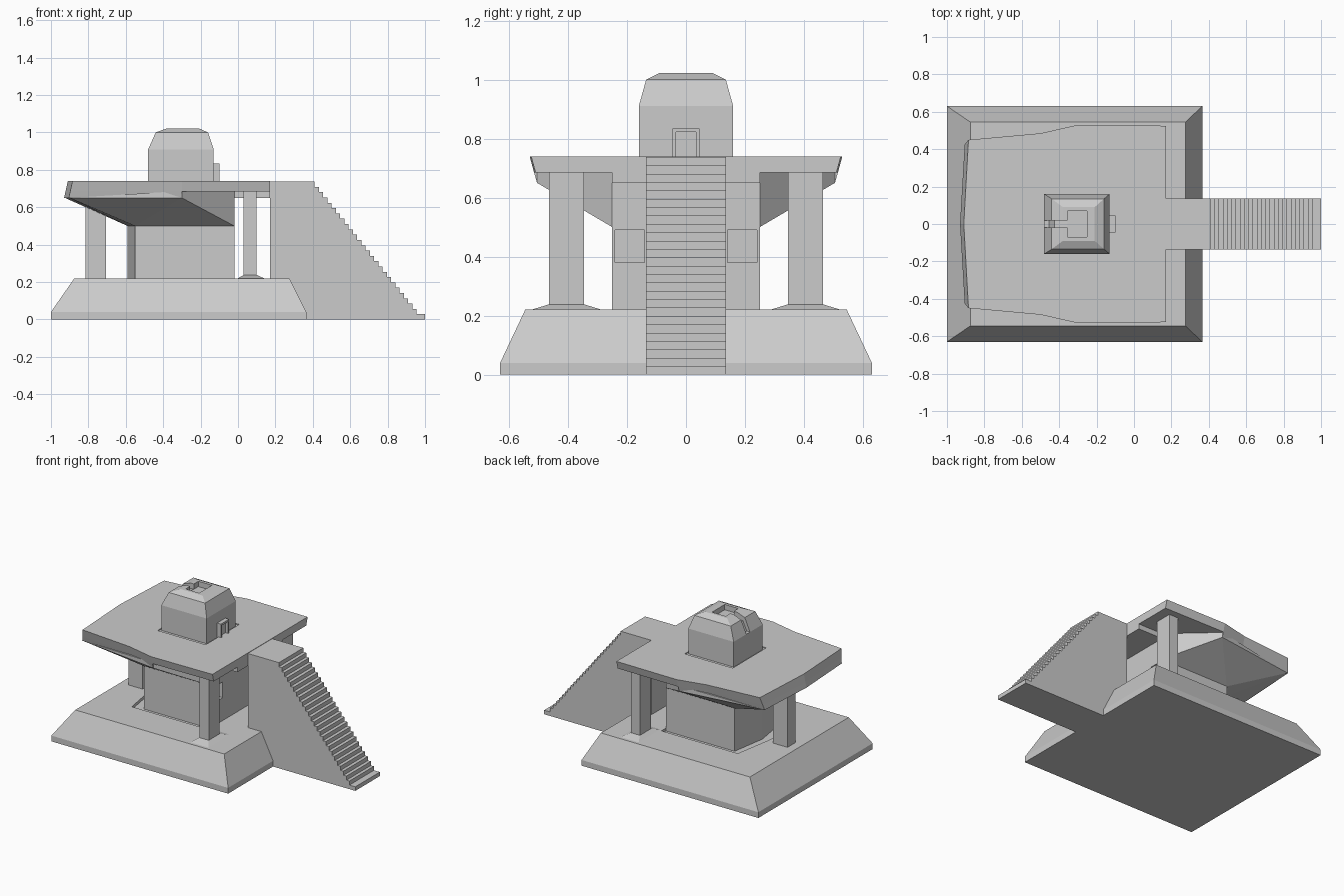
import bpy, bmesh, math

cube = bpy.data.objects.get("Cube")
if cube:
    bpy.data.objects.remove(cube, do_unlink=True)

# Single stone colour
stone = bpy.data.materials.new("pale_grey_stone")
stone.use_nodes = True
stone.diffuse_color = (0.6, 0.6, 0.6, 1)
stone.node_tree.nodes["Principled BSDF"].inputs["Base Color"].default_value = (0.6, 0.6, 0.6, 1)


def finish(name, bm):
    bmesh.ops.recalc_face_normals(bm, faces=bm.faces)
    mesh = bpy.data.meshes.new(name)
    bm.to_mesh(mesh)
    bm.free()
    mesh.materials.append(stone)
    obj = bpy.data.objects.new(name, mesh)
    bpy.context.collection.objects.link(obj)
    return obj


def loft(name, loops):
    """Join point loops of equal length and cap both ends."""
    bm = bmesh.new()
    rings = [[bm.verts.new(p) for p in loop] for loop in loops]
    n = len(rings[0])
    for a, b in zip(rings, rings[1:]):
        for i in range(n):
            j = (i + 1) % n
            bm.faces.new((a[i], a[j], b[j], b[i]))
    bm.faces.new(rings[0])
    bm.faces.new(rings[-1])
    return finish(name, bm)


def rect(x0, x1, y0, y1, z):
    return [(x0, y0, z), (x1, y0, z), (x1, y1, z), (x0, y1, z)]


def box(name, x0, x1, y0, y1, z0, z1):
    return loft(name, [rect(x0, x1, y0, y1, z) for z in (z0, z1)])


def side_prism(name, profile, half):
    """Extrude an x-z profile across the centre line."""
    return loft(name, [[(x, y, z) for x, z in profile] for y in (-half, half)])


def mirrored(half):
    """Complete a half outline that starts on the centre line."""
    return half + [(x, -y) for x, y in reversed(half) if y]


def hull(name, points):
    bm = bmesh.new()
    for p in points:
        bm.verts.new(p)
    res = bmesh.ops.convex_hull(bm, input=bm.verts)
    bmesh.ops.delete(bm, geom=[v for v in res["geom_interior"] if isinstance(v, bmesh.types.BMVert)],
                     context="VERTS")
    bmesh.ops.dissolve_limit(bm, angle_limit=0.01, verts=bm.verts, edges=bm.edges)
    return finish(name, bm)


def cut(target, cutter):
    cutter.hide_render = True
    mod = target.modifiers.new("cut", "BOOLEAN")
    mod.operation = "DIFFERENCE"
    mod.solver = "EXACT"
    mod.object = cutter
    bpy.context.view_layer.objects.active = target
    bpy.ops.object.modifier_apply(modifier=mod.name)
    bpy.data.objects.remove(cutter, do_unlink=True)


# Sloped base with a shallow trench around the lower room
base = loft("base", [rect(-1, 0.365, -0.63, 0.63, 0),
                     rect(-1, 0.365, -0.63, 0.63, 0.04),
                     rect(-0.875, 0.275, -0.545, 0.545, 0.22)])
trench = mirrored([(-0.66, 0), (-0.61, 0.3), (-0.02, 0.3)])
cut(base, loft("trench_cutter", [[(x, y, z) for x, y in trench] for z in (0.2, 0.3)]))

# Lower room with window openings facing the stairs
room_plan = mirrored([(-0.59, 0), (-0.55, 0.25), (-0.02, 0.25)])
room = loft("lower_room", [[(x, y, z) for x, y in room_plan] for z in (0.19, 0.66)])
for s in (-1, 1):
    ys = sorted((s * 0.14, s * 0.24))
    cut(room, box("window_cutter", -0.09, 0.1, *ys, 0.38, 0.49))

# Columns
box("rear_column", -0.815, -0.705, -0.045, 0.045, 0.21, 0.66)
for s, side in ((-1, "right"), (1, "left")):
    ys = sorted((s * 0.345, s * 0.465))
    box(side + "_column", 0.03, 0.1, *ys, 0.22, 0.7)
    loft(side + "_column_foot", [rect(-0.01, 0.15, ys[0] - 0.075, ys[1] + 0.075, 0.215),
                                 rect(0.03, 0.1, *ys, 0.238)])


# Roof slab: the outline moves inward or outward as it goes down
def roof_loop(half_top, drop, z):
    pts = []
    for x, y in half_top:
        pts.append((x - 0.02 * drop if x < -0.8 else x, y - 0.025 * drop if y else 0, z))
    return pts + [(x, -y, z) for x, y, z in reversed(pts) if y]


eave = [(-0.91, 0), (-0.885, 0.45), (-0.5, 0.485), (-0.3, 0.53)]
roof = loft("roof_slab", [roof_loop(eave + [(0.17, 0.525)], d, z)
                          for d, z in ((0.6, 0.685), (0, 0.74))])
cut(roof, box("seat_cutter", -0.49, -0.12, -0.185, 0.185, 0.734, 0.8))
loft("roof_eave", [roof_loop(eave, d, z) for d, z in ((1, 0.65), (0.6, 0.685))])
box("roof_beam", -0.3, 0.17, -0.25, 0.25, 0.65, 0.7)

# Tapered underside between roof and lower room
low = [(x, y, 0.5) for x, y in room_plan]
rim = [(x, y, 0.65) for x, y in mirrored([(-0.925, 0), (-0.9, 0.425)])]
front_rim = [(x, s * y, 0.687) for x, y in ((-0.3, 0.505), (-0.02, 0.25)) for s in (-1, 1)]
front_low = [(-0.3, s * 0.505, 0.65) for s in (-1, 1)]
hull("roof_underside", low + rim + front_rim + front_low)

# Upper cabin with skylight and rear channel
cabin = loft("cabin", [rect(-0.48, -0.13, -0.16, 0.16, 0.72),
                       rect(-0.48, -0.13, -0.16, 0.16, 0.91),
                       rect(-0.44, -0.16, -0.135, 0.135, 1.0),
                       rect(-0.38, -0.21, -0.09, 0.09, 1.022)])
cut(cabin, box("skylight_cutter", -0.355, -0.25, -0.07, 0.07, 0.985, 1.1))
channel = [(-0.34, 1.1), (-0.34, 0.99), (-0.425, 0.975), (-0.455, 0.91), (-0.52, 0.91), (-0.52, 1.1)]
cut(cabin, side_prism("channel_cutter", channel, 0.02))

# Door frame
door = box("door_frame", -0.14, -0.1, -0.045, 0.045, 0.73, 0.835)
cut(door, box("door_cutter", -0.12, 0, -0.034, 0.034, 0.7, 0.822))

# Stair block with a landing level with the roof
steps = 26
run, rise = 0.59 / steps, 0.737 / steps
profile = [(0.17, 0), (0.17, 0.737)]
for i in range(steps):
    x, z = 0.41 + i * run, 0.737 - i * rise
    profile.append((x, z))
    profile.append((x, z - rise) if i < steps - 1 else (x, rise))
profile = profile[:-1] + [(0.41 + (steps - 1) * run, rise), (1, rise), (1, 0)]
clean = [p for i, p in enumerate(profile) if i == 0 or p != profile[i - 1]]
stairs = [clean[0]]
for p in clean[1:]:
    if math.dist(p, stairs[-1]) > 0.001:
        stairs.append(p)
side_prism("staircase", stairs, 0.135)
